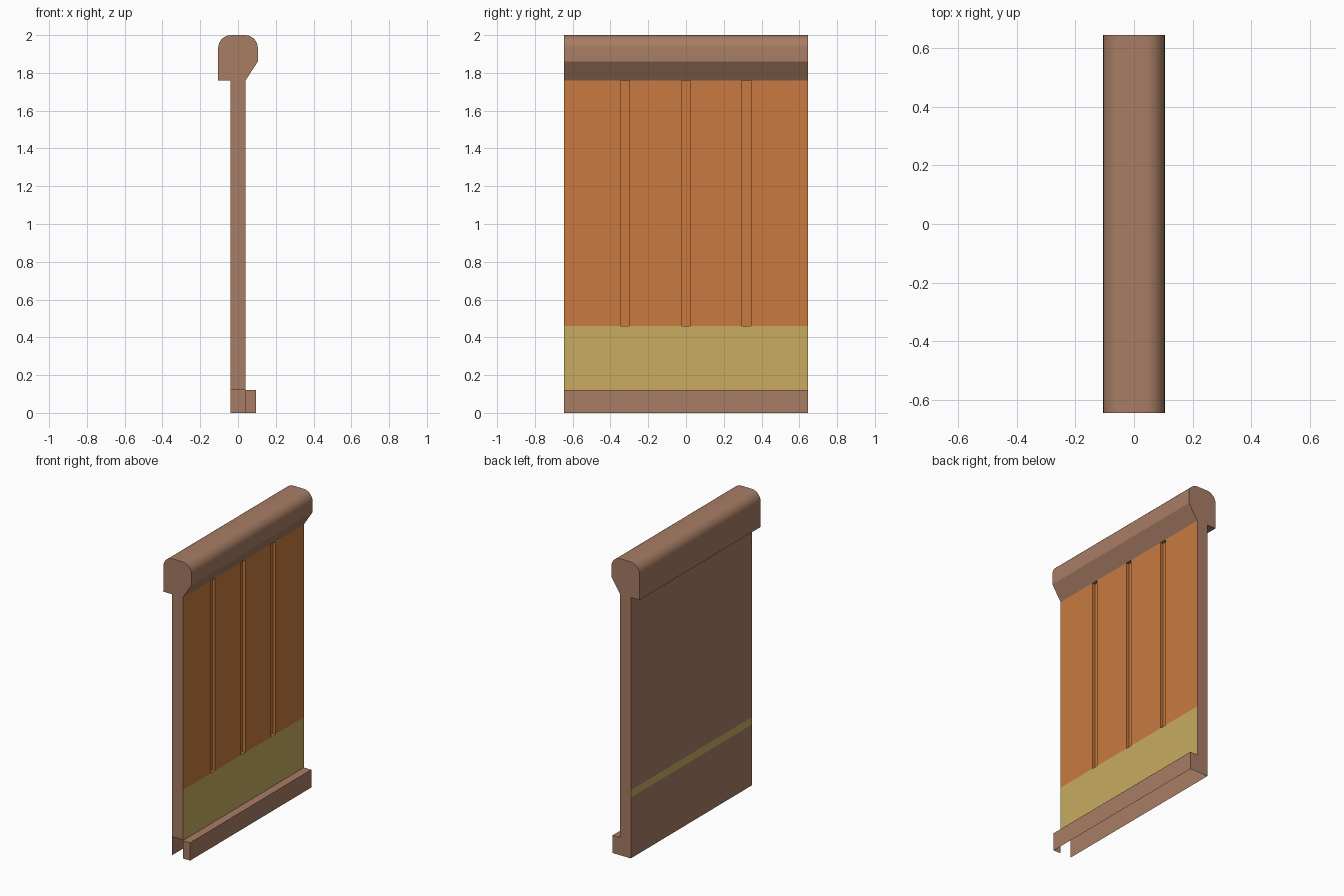
import bpy, bmesh, math

if "Cube" in bpy.data.objects:
    bpy.data.objects.remove(bpy.data.objects["Cube"])

# flat colours (linear)
def material(name, col):
    m = bpy.data.materials.new(name)
    m.diffuse_color = (*col, 1)
    m.use_nodes = True
    m.node_tree.nodes["Principled BSDF"].inputs["Base Color"].default_value = m.diffuse_color
    return m

BROWN = material("brown wood", (0.39, 0.205, 0.13))
ORANGE = material("orange panel", (0.58, 0.195, 0.052))
YELLOW = material("yellow band", (0.58, 0.41, 0.12))

Y = 0.645            # half length
T = 0.04             # half wall thickness
B = 0.095            # front of skirting
G = 0.02             # groove depth
Z_BASE, Z_STRIPE, Z_PANEL, Z_CAP = 0.12, 0.41, 0.46, 1.76

def make_object(name, bm, mats):
    me = bpy.data.meshes.new(name)
    bm.to_mesh(me)
    bm.free()
    ob = bpy.data.objects.new(name, me)
    bpy.context.collection.objects.link(ob)
    for m in mats:
        me.materials.append(m)
    return ob

def quad(bm, pts, mat=0):
    f = bm.faces.new([bm.verts.new(p) for p in pts])
    f.material_index = mat

def face_x(bm, x, y0, y1, z0, z1, mat=0, front=True):
    p = [(x, y0, z0), (x, y1, z0), (x, y1, z1), (x, y0, z1)]
    quad(bm, p if front else p[::-1], mat)

def face_y(bm, y, x0, x1, z0, z1, mat=0, front=True):
    p = [(x0, y, z0), (x1, y, z0), (x1, y, z1), (x0, y, z1)]
    quad(bm, p if front else p[::-1], mat)

def face_z(bm, z, x0, x1, y0, y1, mat=0):
    quad(bm, [(x0, y0, z), (x1, y0, z), (x1, y1, z), (x0, y1, z)], mat)

def finish(bm):
    bmesh.ops.remove_doubles(bm, verts=bm.verts[:], dist=1e-5)

# wall back with narrow yellow stripe, and the two wall ends
bm = bmesh.new()
for z0, z1, mat in ((0, Z_STRIPE, 0), (Z_STRIPE, Z_PANEL, 1), (Z_PANEL, Z_CAP, 0)):
    face_x(bm, -T, -Y, Y, z0, z1, mat, front=False)
face_y(bm, -Y, -T, T, 0.125, Z_CAP)              # open below
face_y(bm, Y, -T, T, 0, Z_CAP, front=False)
finish(bm)
make_object("wall_back_and_ends", bm, [BROWN, YELLOW])

# lower band on the front
bm = bmesh.new()
face_x(bm, T, -Y, Y, Z_BASE, Z_PANEL)
make_object("lower_band", bm, [YELLOW])

# grooved front panel
bm = bmesh.new()
plan = [(T, -Y)]
for c in (-0.323, -0.002, 0.32):
    a, b = c - 0.023, c + 0.023
    plan += [(T, a), (T - G, a), (T - G, b), (T, b)]
    face_z(bm, Z_PANEL, T - G, T, a, b)
plan.append((T, Y))
for (xa, ya), (xb, yb) in zip(plan, plan[1:]):
    quad(bm, [(xa, ya, Z_PANEL), (xb, yb, Z_PANEL), (xb, yb, Z_CAP), (xa, ya, Z_CAP)])
finish(bm)
make_object("grooved_panel", bm, [ORANGE])

# hollow skirting, open underneath
bm = bmesh.new()
face_x(bm, B, -Y, Y, 0, Z_BASE)
face_z(bm, Z_BASE, T, B, -Y, Y)
face_y(bm, -Y, T, B, 0, Z_BASE)
face_y(bm, Y, T, B, 0, Z_BASE, front=False)
finish(bm)
make_object("skirting", bm, [BROWN])

# rounded cap rail, swept along y
W, R = 0.105, 0.068
profile = [(-W, Z_CAP), (-T, Z_CAP), (T, Z_CAP), (W, 1.86)]
for cx, start in ((W - R, 0), (R - W, 90)):
    for i in range(9):
        a = math.radians(start + 90 * i / 8)
        profile.append((cx + R * math.cos(a), 2 - R + R * math.sin(a)))
bm = bmesh.new()
f = bm.faces.new([bm.verts.new((x, -Y, z)) for x, z in profile])
ext = bmesh.ops.extrude_face_region(bm, geom=[f], use_keep_orig=True)
moved = [v for v in ext["geom"] if isinstance(v, bmesh.types.BMVert)]
bmesh.ops.translate(bm, verts=moved, vec=(0, 2 * Y, 0))
bmesh.ops.recalc_face_normals(bm, faces=bm.faces[:])
cap = make_object("cap_rail", bm, [BROWN])
bpy.context.view_layer.objects.active = cap
cap.select_set(True)
bpy.ops.object.shade_smooth_by_angle(angle=math.radians(25))
